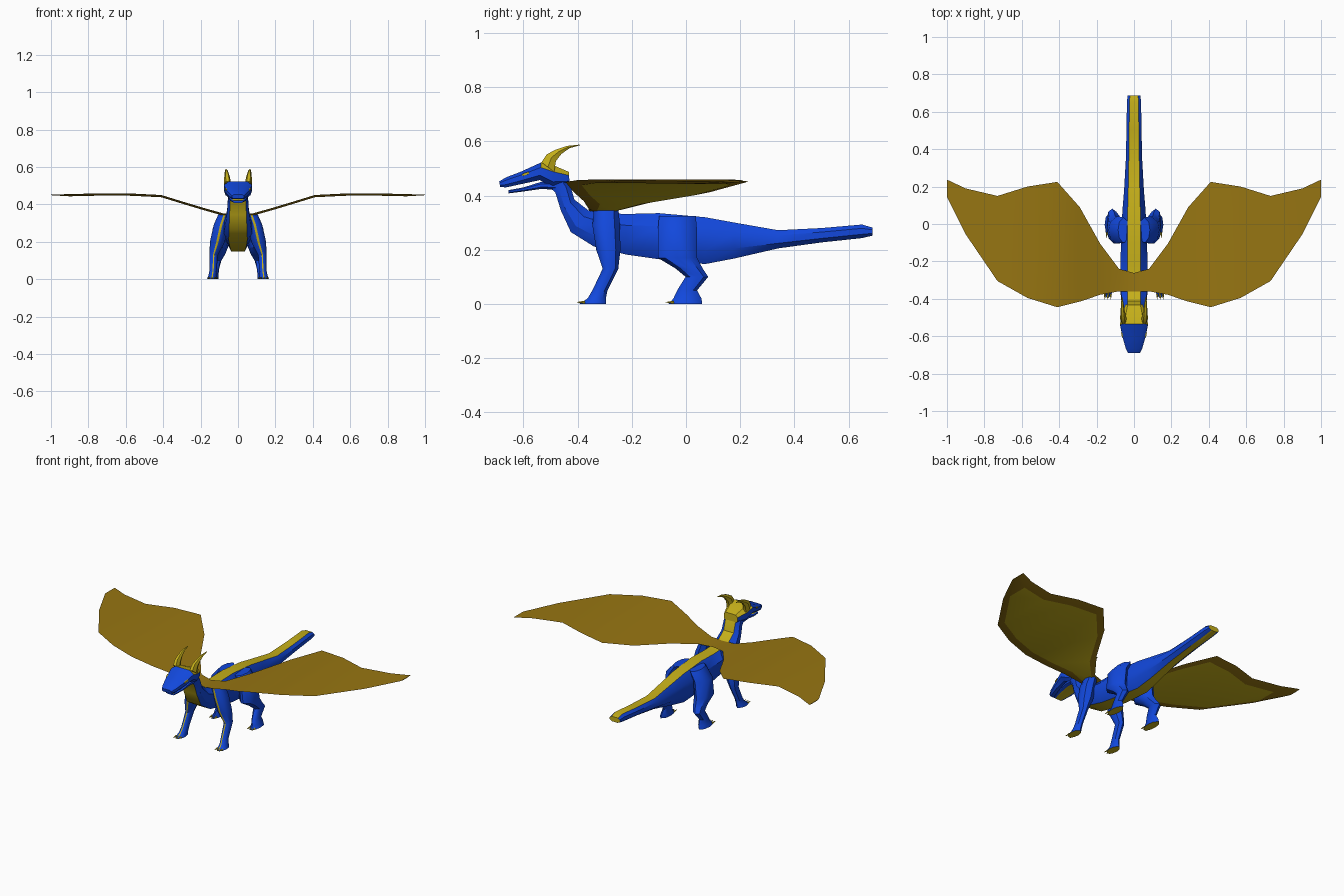
import bpy, bmesh, math
from mathutils import Vector, Matrix

if "Cube" in bpy.data.objects:
    bpy.data.objects.remove(bpy.data.objects["Cube"])


def material(name, rgb):
    m = bpy.data.materials.new(name)
    m.diffuse_color = (*rgb, 1)
    m.use_nodes = True
    m.node_tree.nodes["Principled BSDF"].inputs["Base Color"].default_value = m.diffuse_color
    return m


BLUE, YELLOW, BROWN = 0, 1, 2
MATS = [material("blue_scales", (0.006, 0.065, 0.72)),
        material("yellow_hide", (0.56, 0.43, 0.01)),
        material("brown_membrane", (0.31, 0.18, 0.006))]


def finish(name, bm, angle=35):
    bmesh.ops.recalc_face_normals(bm, faces=bm.faces)
    me = bpy.data.meshes.new(name)
    bm.to_mesh(me)
    bm.free()
    for m in MATS:
        me.materials.append(m)
    ob = bpy.data.objects.new(name, me)
    bpy.context.collection.objects.link(ob)
    bpy.ops.object.select_all(action='DESELECT')
    ob.select_set(True)
    bpy.context.view_layer.objects.active = ob
    bpy.ops.object.shade_smooth_by_angle(angle=math.radians(angle))
    return ob


def loft(name, rings, rule, caps=(BLUE, BLUE), angle=35):
    """Skin closed rings; rule(ring, side) gives the colour of each face."""
    bm = bmesh.new()
    vs = [[bm.verts.new(p) for p in r] for r in rings]
    n = len(vs[0])
    for i in range(len(vs) - 1):
        for j in range(n):
            k = (j + 1) % n
            f = bm.faces.new((vs[i][j], vs[i][k], vs[i + 1][k], vs[i + 1][j]))
            f.material_index = rule(i, j)
    for ring, c in zip((vs[0], vs[-1]), caps):
        bm.faces.new(ring).material_index = c
    return finish(name, bm, angle)


def trunk_ring(ty, tz, by, bz, w, tw, bw):
    """Eight-sided section from a top point, a bottom point and half widths."""
    t, b = Vector((0, ty, tz)), Vector((0, by, bz))
    half = [(tw, 0), (w, 0.28), (w, 0.72), (bw, 1)]
    pts = [t.lerp(b, f) + Vector((x, 0, 0)) for x, f in half]
    return pts + [Vector((-p.x, p.y, p.z)) for p in reversed(pts)]


# Body, tail and neck: yellow back stripe (side 7) and belly stripe (side 3)
body = [
    (.688, .282, .688, .252, .034, .022, .018),
    (.65, .293, .65, .243, .038, .024, .02),
    (.50, .28, .50, .227, .040, .026, .02),
    (.34, .272, .34, .205, .044, .028, .022),
    (.18, .30, .18, .168, .053, .031, .028),
    (.07, .32, .07, .147, .062, .034, .035),
    (-.10, .335, -.10, .165, .07, .036, .042),
    (-.22, .332, -.22, .182, .072, .036, .046),
    (-.30, .335, -.34, .212, .076, .036, .05),
    (-.36, .345, -.425, .265, .068, .034, .048),
    (-.412, .385, -.462, .345, .058, .034, .045),
    (-.428, .44, -.482, .41, .054, .034, .042),
    (-.45, .48, -.51, .44, .052, .034, .04),
]
loft("body", [trunk_ring(*s) for s in body],
     lambda i, j: YELLOW if j in (3, 7) else BLUE, (YELLOW, BLUE))

# Skull and upper jaw, with a yellow crest behind the brow
skull = [
    (-.432, .487, -.43, .44, .046, .034, .035),
    (-.49, .512, -.49, .427, .068, .045, .04),
    (-.535, .522, -.54, .457, .075, .05, .05),
    (-.61, .488, -.61, .442, .06, .04, .048),
    (-.665, .467, -.665, .43, .044, .03, .036),
    (-.69, .452, -.686, .432, .032, .022, .026),
]
loft("skull", [trunk_ring(*s) for s in skull],
     lambda i, j: YELLOW if i < 2 and j in (6, 7, 0) else BLUE, (YELLOW, BLUE))

# Lower jaw, hanging open
jaw = [
    (-.46, .455, -.46, .418, .052, .04, .035),
    (-.54, .449, -.53, .425, .05, .04, .034),
    (-.60, .430, -.60, .415, .042, .034, .03),
    (-.655, .420, -.655, .408, .028, .022, .02),
]
loft("lower_jaw", [trunk_ring(*s) for s in jaw],
     lambda i, j: YELLOW if j in (3, 7) else BLUE)


def round_ring(c, a, b, angles):
    """Ring around c spanned by the half axes a and b."""
    return [Vector(c) + Vector(a) * math.cos(math.radians(t))
            + Vector(b) * math.sin(math.radians(t)) for t in angles]


# Legs: sections of z, centre x, centre y, radius x, radius y
front_leg = [
    (.345, .072, -.295, .034, .046), (.29, .09, -.295, .04, .051),
    (.20, .11, -.287, .04, .045), (.13, .13, -.279, .023, .029),
    (.05, .133, -.318, .019, .028), (.02, .137, -.33, .021, .034),
    (.0, .14, -.345, .026, .05),
]
rear_leg = [
    (.325, .055, -.032, .03, .068), (.27, .09, -.032, .046, .073),
    (.17, .10, -.032, .046, .073), (.13, .106, .012, .036, .05),
    (.10, .116, .04, .027, .042), (.05, .122, .004, .02, .037),
    (.02, .126, .005, .022, .052), (.0, .13, -.003, .027, .063),
]
# First side is a narrow strip facing forward
LEG_ANGLES = (-99, -81, -38, 0, 38, 90, 142, 180, 218)


def horn_path(sx):
    # y, z, half length along the blade, half width
    path = [(-.51, .505, .034, .018), (-.497, .54, .024, .016),
            (-.47, .562, .015, .012), (-.435, .579, .008, .008), (-.392, .587, .002, .003)]
    return [round_ring((sx * (.056 + .008 * i / 4), y, z), (w, 0, 0),
                       (0, r * .8, -r * .6), range(0, 360, 60))
            for i, (y, z, r, w) in enumerate(path)]


def claws(name, sx, cx, y):
    bm = bmesh.new()
    for dx in (-.016, 0, .016):
        m = Matrix.Translation((sx * (cx + dx), y, .006)) @ Matrix.Rotation(math.pi / 2, 4, 'X')
        bmesh.ops.create_cone(bm, cap_ends=True, segments=5, radius1=.006,
                              radius2=.001, depth=.03, matrix=m)
    for f in bm.faces:
        f.material_index = YELLOW
    finish(name, bm)


for side, sx in (("right", 1), ("left", -1)):
    for name, leg, striped in (("front_leg", front_leg, True), ("rear_leg", rear_leg, False)):
        rings = [round_ring((sx * x, y, z), (sx * rx, 0, 0), (0, ry, 0), LEG_ANGLES)
                 for z, x, y, rx, ry in leg]
        loft(f"{side}_{name}", rings,
             lambda i, j: YELLOW if striped and j == 0 else BLUE, (BLUE, YELLOW), 40)
    claws(f"{side}_front_claws", sx, .14, -.388)
    claws(f"{side}_rear_claws", sx, .13, -.06)
    loft(f"{side}_horn", horn_path(sx), lambda i, j: YELLOW, (YELLOW, YELLOW))
    # Eye: thin plate on the side of the head
    bm = bmesh.new()
    bmesh.ops.create_cube(bm, size=1, matrix=Matrix.Translation((sx * .064, -.592, .48))
                          @ Matrix.Rotation(-sx * .2, 4, 'Z') @ Matrix.Rotation(.35, 4, 'X')
                          @ Matrix.Diagonal((.006, .026, .008, 1)))
    for f in bm.faces:
        f.material_index = YELLOW
    finish(f"{side}_eye", bm)

# Wings: x, leading edge y, trailing edge y, z
half_wing = [
    (.0, -.36, -.262, .347), (.08, -.36, -.24, .352), (.18, -.378, -.107, .38),
    (.29, -.415, .09, .413), (.41, -.445, .225, .45), (.57, -.395, .20, .458),
    (.73, -.305, .15, .459), (.90, -.055, .19, .455), (1.0, .145, .237, .452),
]


def wing_ring(x, lead, trail, z):
    """Flat top with a bevelled rim around a lower inset panel."""
    inset = min(.06, .25 * (trail - lead))
    low = z - (.012 if abs(x) < .95 else .003)
    return [Vector(p) for p in ((x, lead, z), (x, trail, z),
                                (x, trail - inset, low), (x, lead + inset, low))]


wing = [(-x, a, b, z) for x, a, b, z in reversed(half_wing[1:])] + half_wing
last = len(wing) - 2
loft("wings", [wing_ring(*s) for s in wing],
     lambda i, j: YELLOW if j == 2 and 0 < i < last else BROWN, (BROWN, BROWN), 20)
